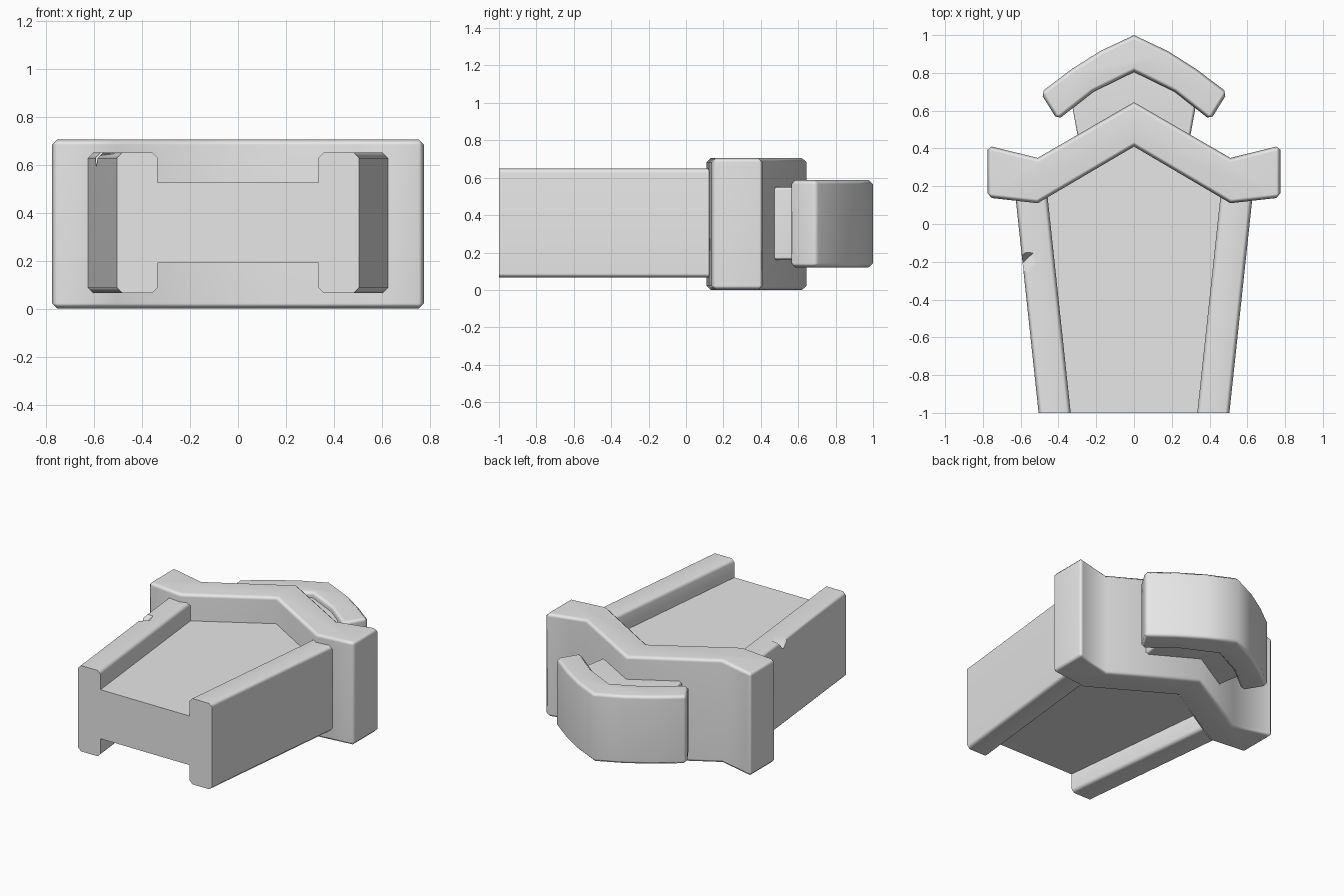
import bpy, bmesh, math

cube = bpy.data.objects.get("Cube")
if cube:
    bpy.data.objects.remove(cube, do_unlink=True)

# Single plain grey
grey = bpy.data.materials.new("plain_grey")
grey.use_nodes = True
grey.diffuse_color = (0.8, 0.8, 0.8, 1)
grey.node_tree.nodes["Principled BSDF"].inputs["Base Color"].default_value = (0.8, 0.8, 0.8, 1)


def add_object(name, bm):
    bmesh.ops.recalc_face_normals(bm, faces=bm.faces)
    mesh = bpy.data.meshes.new(name)
    bm.to_mesh(mesh)
    bm.free()
    mesh.materials.append(grey)
    obj = bpy.data.objects.new(name, mesh)
    bpy.context.collection.objects.link(obj)
    return obj


def loft(bm, first, second):
    """Join two matching rings of points into a closed solid."""
    a = [bm.verts.new(p) for p in first]
    b = [bm.verts.new(p) for p in second]
    bm.faces.new(a)
    bm.faces.new(b[::-1])
    for i in range(len(a)):
        j = (i + 1) % len(a)
        bm.faces.new((a[i], b[i], b[j], a[j]))
    bmesh.ops.recalc_face_normals(bm, faces=bm.faces)


def mirrored(half):
    """Complete a right-hand outline that starts and ends on x = 0."""
    return half + [(-x, y) for x, y in half[-2:0:-1]]


def weighted(obj):
    mod = obj.modifiers.new("normals", 'WEIGHTED_NORMAL')
    mod.keep_sharp = True


def plate(name, half, z0, z1, bevel, sharp):
    """Upright prism of a plan outline, with softened rims and ends."""
    bm = bmesh.new()
    ring = mirrored(half)
    loft(bm, [(x, y, z0) for x, y in ring], [(x, y, z1) for x, y in ring])
    rims = [e for e in bm.edges if e.calc_face_angle() > math.radians(65)]
    soft = set(bmesh.ops.bevel(bm, geom=rims, offset=bevel, segments=1,
                               affect='EDGES', profile=0.5)["faces"])
    for f in bm.faces:
        f.smooth = True
    for e in bm.edges:
        if not soft.intersection(e.link_faces):
            e.smooth = e.calc_face_angle() < math.radians(sharp)
    obj = add_object(name, bm)
    weighted(obj)
    return obj


# Tapered beam with an H-shaped section: web plus two chamfered rails
MID = 0.3575
upper = [(0, .167), (.335, .167), (.335, .27), (.357, .292), (.483, .292), (.505, .27)]
section = mirrored(upper + [(x, -z) for x, z in reversed(upper)])


def beam_point(x, z, y):
    side = (x > 0) - (x < 0)
    return (x + side * 0.107 * (y + 1), y, MID + z)


bm = bmesh.new()
loft(bm, [beam_point(x, z, -1) for x, z in section],
     [beam_point(x, z, 0.5 - 0.45 * abs(x)) for x, z in section])
beam = add_object("tapered_beam", bm)

# Small chip in the outer top edge of the right rail
bm = bmesh.new()
rim = [(-.64, -.14), (-.525, -.145), (-.50, -.215), (-.57, -.285), (-.64, -.27)]
top = [bm.verts.new((x, y, .66)) for x, y in rim]
tip = bm.verts.new((-.583, -.2, .585))
bm.faces.new(top)
for i in range(len(top)):
    bm.faces.new((top[i], top[(i + 1) % len(top)], tip))
chip = add_object("chip_cutter", bm)
chip.hide_render = True
cut = beam.modifiers.new("chip", 'BOOLEAN')
cut.operation = 'DIFFERENCE'
cut.object = chip
bpy.ops.object.select_all(action='DESELECT')
bpy.context.view_layer.objects.active = beam
beam.select_set(True)
bpy.ops.object.modifier_apply(modifier=cut.name)
bpy.data.objects.remove(chip, do_unlink=True)
bpy.ops.object.shade_smooth_by_angle(angle=math.radians(50))
weighted(beam)

# Angled crosspiece
plate("crosspiece", [(0, .645), (.51, .35), (.775, .415), (.775, .14), (.51, .11), (0, .41)],
      0, .705, .022, 30)

# Neck between the crosspiece and the end cap
plate("neck", [(0, .86), (.22, .76), (.335, .67), (.29, .42), (0, .5)], .16, .55, .015, 30)

# Curved end cap
plate("end_cap", [(0, 1), (.18, .915), (.33, .82), (.495, .695), (.405, .55), (.215, .7), (0, .805)],
      .12, .588, .022, 45)
